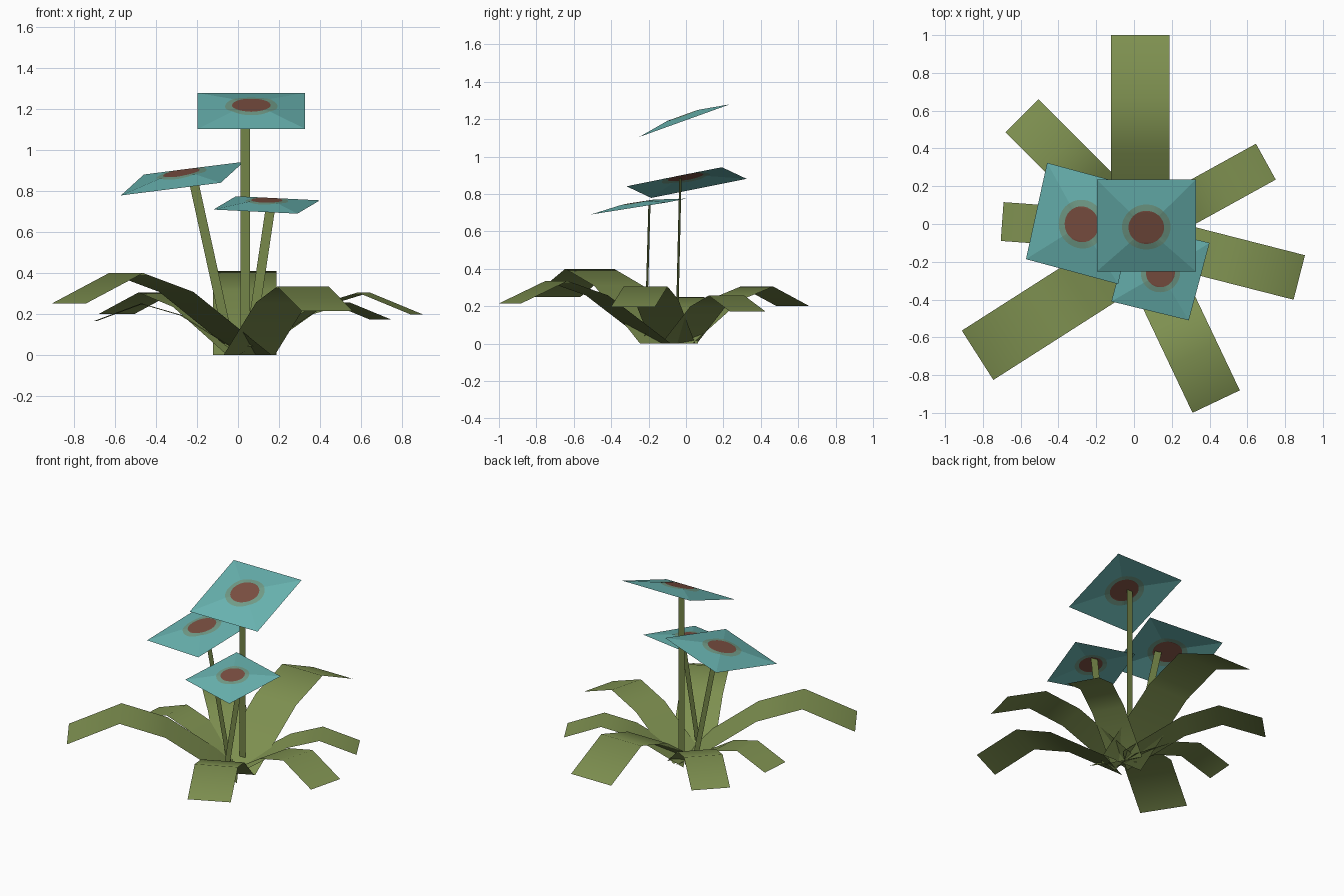
import bpy, math
from mathutils import Vector

if "Cube" in bpy.data.objects:
    bpy.data.objects.remove(bpy.data.objects["Cube"])


def material(name, rgb):
    m = bpy.data.materials.new(name)
    lin = [((c / 255 + 0.055) / 1.055) ** 2.4 for c in rgb]
    m.diffuse_color = (*lin, 1)
    m.use_nodes = True
    m.node_tree.nodes["Principled BSDF"].inputs["Base Color"].default_value = m.diffuse_color
    return m


LEAF = material("leaf_green", (126, 144, 80))
STEM = material("stem_green", (116, 133, 72))
PETAL = material("petal_teal", (105, 180, 177))
RING = material("ring_sage", (114, 157, 137))
DISC = material("disc_brown", (124, 80, 66))


def make(name, verts, faces, mats, indices=None, smooth=False):
    me = bpy.data.meshes.new(name)
    me.from_pydata([tuple(v) for v in verts], [], faces)
    for m in mats:
        me.materials.append(m)
    for i, p in enumerate(me.polygons):
        p.use_smooth = smooth
        if indices:
            p.material_index = indices[i]
    ob = bpy.data.objects.new(name, me)
    bpy.context.collection.objects.link(ob)
    return ob


# Leaf: flat strip rising from the base, bending at a peak and drooping
def leaf(name, base, tip, width, peak, tip_z):
    b, t = Vector((*base, 0)), Vector((*tip, 0))
    d = (t - b).normalized()
    side = Vector((-d.y, d.x, 0)) * width / 2
    verts, faces = [], []
    for f, z in ((0, 0), (0.42, 0.77 * peak), (0.69, peak), (1, tip_z)):
        c = b.lerp(t, f) + Vector((0, 0, z))
        verts += [c + side, c - side]
    for i in range(3):
        k = 2 * i
        faces.append((k + 1, k + 3, k + 2, k))
    make(name, verts, faces, [LEAF], smooth=True)


leaf("leaf_back", (0.033, -0.08), (0.033, 1.0), 0.31, 0.41, 0.26)
leaf("leaf_front_left", (0.08, -0.115), (-0.828, -0.695), 0.31, 0.40, 0.25)
leaf("leaf_front_right", (0.055, -0.14), (0.435, -0.94), 0.277, 0.335, 0.215)
leaf("leaf_right", (0.033, -0.068), (0.875, -0.283), 0.243, 0.305, 0.197)
leaf("leaf_back_right", (0.033, -0.037), (0.698, 0.33), 0.217, 0.257, 0.172)
leaf("leaf_back_left", (0.033, -0.053), (-0.593, 0.573), 0.248, 0.305, 0.20)
leaf("leaf_left", (0.033, -0.04), (-0.698, 0.013), 0.206, 0.25, 0.165)


# Stem: single flat strip
def stem(name, bottom, top, along):
    w = Vector((along[0], along[1], 0)).normalized() * 0.024
    b, t = Vector(bottom), Vector(top)
    make(name, [b - w, b + w, t + w, t - w], [(0, 1, 2, 3)], [STEM])


# Flower: tilted square sheet, raised in the middle third, with a round centre
def flower(name, centre, u, v, bulge, n=48):
    c, u, v = Vector(centre), Vector(u), Vector(v)
    nrm = u.cross(v).normalized()

    def point(a, b):
        h = min(1, (1 - max(abs(a), abs(b))) * 1.5) * bulge
        return c + u * a + v * b + nrm * h

    verts, faces, idx = [point(0, 0)], [], []
    for ring in range(4):
        for i in range(n):
            ang = 2 * math.pi * i / n
            ca, sa = math.cos(ang), math.sin(ang)
            edge = 1 / max(abs(ca), abs(sa))
            r = (0.333, 0.36, 0.49, edge)[ring]
            verts.append(point(ca * r, sa * r))
    for i in range(n):
        j = (i + 1) % n
        faces.append((0, 1 + i, 1 + j))
        idx.append(2)
        for ring, mat in enumerate((2, 1, 0)):
            a, b = 1 + ring * n, 1 + (ring + 1) * n
            faces.append((a + i, b + i, b + j, a + j))
            idx.append(mat)
    make(name, verts, faces, [PETAL, RING, DISC], idx)


stem("stem_tall", (0.035, 0.0, 0.04), (0.035, 0.0, 1.222), (1, 0))
stem("stem_left", (-0.035, -0.05, 0.02), (-0.225, -0.03, 0.885), (0.244, -0.066))
stem("stem_short", (0.057, -0.215, 0.04), (0.165, -0.195, 0.762), (0.205, -0.05))

flower("flower_tall", (0.065, -0.008, 1.192), (0.262, 0, 0), (0, 0.243, 0.0875), 0.03)
flower("flower_left", (-0.272, 0.003, 0.861), (0.244, -0.066, 0.031), (0.056, 0.255, 0.051), 0.03)
flower("flower_short", (0.14, -0.255, 0.7325), (0.205, -0.05, -0.01), (0.055, 0.205, 0.0325), 0.024)
